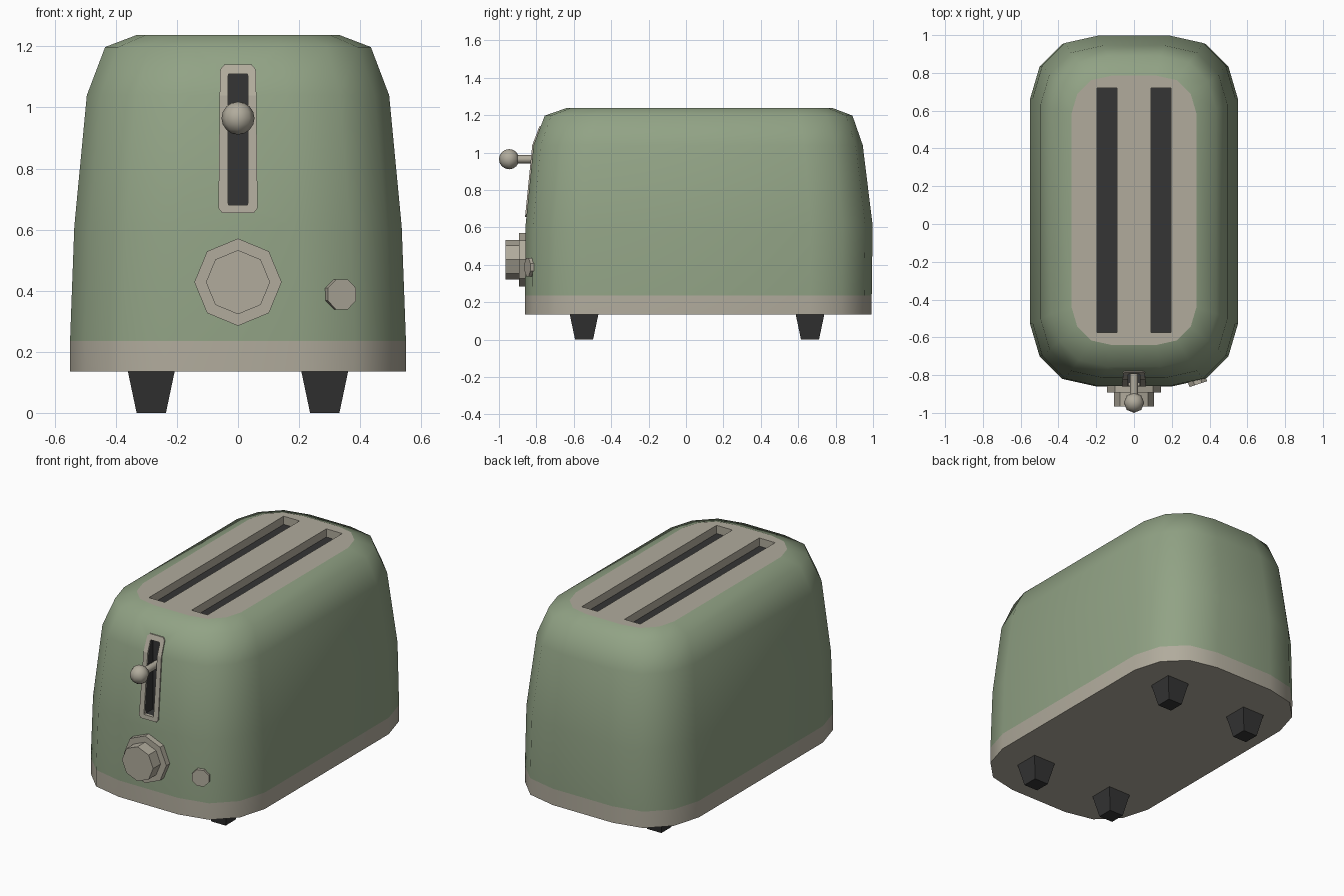
import bpy, bmesh, math
from mathutils import Matrix, Vector

if "Cube" in bpy.data.objects:
    bpy.data.objects.remove(bpy.data.objects["Cube"])


def material(name, rgb):
    m = bpy.data.materials.new(name)
    m.diffuse_color = (*rgb, 1)
    m.use_nodes = True
    m.node_tree.nodes["Principled BSDF"].inputs["Base Color"].default_value = m.diffuse_color
    return m


GREEN = material("sage green", (0.285, 0.365, 0.235))
CREAM = material("warm cream", (0.44, 0.41, 0.335))
DARK = material("charcoal", (0.035, 0.035, 0.035))


def make(name, bm, *mats):
    bmesh.ops.recalc_face_normals(bm, faces=bm.faces)
    me = bpy.data.meshes.new(name)
    bm.to_mesh(me)
    bm.free()
    for m in mats:
        me.materials.append(m)
    ob = bpy.data.objects.new(name, me)
    bpy.context.collection.objects.link(ob)
    return ob


def activate(ob):
    bpy.ops.object.select_all(action='DESELECT')
    ob.select_set(True)
    bpy.context.view_layer.objects.active = ob


def smooth(ob, deg):
    activate(ob)
    bpy.ops.object.shade_smooth_by_angle(angle=math.radians(deg))


# Body rings: height, half width, front y, back y, corner scale
RINGS = [(0.135, 0.55, -0.86, 0.992, 1.0), (0.235, 0.55, -0.86, 0.993, 1.0),
         (0.61, 0.536, -0.858, 0.998, 1.0), (1.04, 0.495, -0.815, 0.945, 0.95),
         (1.198, 0.435, -0.755, 0.89, 0.85), (1.238, 0.33, -0.64, 0.785, 0.6)]
CORNER = [(0.0, 0.33), (0.05, 0.16), (0.17, 0.04), (0.35, 0.0)]


def ring_points(z, hx, yf, yb, k):
    q = [(hx - a * k, b * k) for a, b in CORNER]
    return ([(x, yb - d, z) for x, d in q] + [(-x, yb - d, z) for x, d in q[::-1]]
            + [(-x, yf + d, z) for x, d in q] + [(x, yf + d, z) for x, d in q[::-1]])


def front_y(z):
    for a, b in zip(RINGS, RINGS[1:]):
        if a[0] <= z <= b[0]:
            return a[2] + (b[2] - a[2]) * (z - a[0]) / (b[0] - a[0])


# Body shell
bm = bmesh.new()
loops = [[bm.verts.new(p) for p in ring_points(*r)] for r in RINGS]
for a, b in zip(loops, loops[1:]):
    for i in range(len(a)):
        j = (i + 1) % len(a)
        bm.faces.new((a[i], a[j], b[j], b[i]))
bm.faces.new(loops[0])
bm.faces.new(loops[-1])
body = make("body", bm, GREEN, CREAM, DARK)


def box(bm, x0, x1, y0, y1, z0, z1):
    mat = (Matrix.Translation(((x0 + x1) / 2, (y0 + y1) / 2, (z0 + z1) / 2))
           @ Matrix.Diagonal((x1 - x0, y1 - y0, z1 - z0, 1)))
    bmesh.ops.create_cube(bm, size=1, matrix=mat)


# Cut bread slots and lever slot
bm = bmesh.new()
for s in (-1, 1):
    xs = sorted((s * 0.09, s * 0.197))
    box(bm, *xs, -0.575, 0.72, 1.188, 1.3)
box(bm, -0.032, 0.032, -0.95, -0.772, 0.68, 1.11)
cutter = make("slot_cutter", bm)
mod = body.modifiers.new("slots", 'BOOLEAN')
mod.operation = 'DIFFERENCE'
mod.solver = 'EXACT'
mod.object = cutter
activate(body)
bpy.ops.object.modifier_apply(modifier=mod.name)
bpy.data.objects.remove(cutter, do_unlink=True)

# Body colours: cream band, base and top plate; dark slot floors
smooth(body, 55)
for p in body.data.polygons:
    c, n = p.center, p.normal
    vs = [body.data.vertices[i].co for i in p.vertices]
    p.material_index = 0
    if all(v.z < 0.24 for v in vs):
        p.material_index = 1
    elif all(abs(v.x) < 0.034 and v.y < -0.7 for v in vs):
        p.material_index = 2
    elif n.z > 0.98:
        p.material_index = 1 if c.z > 1.22 else 2
        p.use_smooth = False
    elif all(abs(v.x) < 0.2 and v.z > 1.18 and -0.58 < v.y < 0.73 for v in vs):
        p.material_index = 1

# Lever slot frame, following the front surface
outer = [(0, 1.14), (0.045, 1.14), (0.058, 1.125), (0.06, 1.04), (0.064, 0.67), (0.052, 0.655), (0, 0.655)]
inner = [(0, 1.11), (0.03, 1.11), (0.032, 1.105), (0.032, 1.04), (0.032, 0.685), (0.03, 0.68), (0, 0.68)]
bm = bmesh.new()
rows = []
for prof, off in ((outer, 0.01), (outer, -0.007), (inner, -0.007), (inner, 0.01)):
    pts = prof + [(-x, z) for x, z in prof[-2:0:-1]]
    rows.append([bm.verts.new((x, front_y(z) + off, z)) for x, z in pts])
for a, b in zip(rows, rows[1:]):
    for i in range(len(a)):
        j = (i + 1) % len(a)
        bm.faces.new((a[i], a[j], b[j], b[i]))
make("lever_frame", bm, CREAM)


def cylinder(name, sides, r, start, direction, length, mat, turn=0.0):
    d = Vector(direction).normalized()
    m = (Matrix.Translation(Vector(start) + d * length / 2)
         @ d.to_track_quat('Z', 'Y').to_matrix().to_4x4() @ Matrix.Rotation(turn, 4, 'Z'))
    bm = bmesh.new()
    bmesh.ops.create_cone(bm, cap_ends=True, segments=sides, radius1=r, radius2=r, depth=length, matrix=m)
    return make(name, bm, mat)


# Lever rod and ball
smooth(cylinder("lever_rod", 8, 0.022, (0, -0.775, 0.965), (0, -1, 0), 0.16, CREAM), 50)
bm = bmesh.new()
bmesh.ops.create_uvsphere(bm, u_segments=8, v_segments=8, radius=0.054,
                          matrix=Matrix.Translation((0, -0.946, 0.965)))
smooth(make("lever_ball", bm, CREAM), 60)

# Browning dial and push button
cylinder("dial_base", 8, 0.143, (0, -0.84, 0.428), (0, -1, 0), 0.053, CREAM)
cylinder("dial_knob", 8, 0.105, (0, -0.89, 0.428), (0, -1, 0), 0.075, CREAM)
cylinder("button", 8, 0.053, (0.326, -0.805, 0.388), (0.32, -0.95, 0), 0.045, CREAM, math.pi / 8)

# Tapered feet
for x, sx in ((-0.284, "left"), (0.284, "right")):
    for y, sy in ((-0.545, "front"), (0.663, "back")):
        bm = bmesh.new()
        m = Matrix.Translation((x, y, 0.069)) @ Matrix.Rotation(math.pi / 4, 4, 'Z')
        bmesh.ops.create_cone(bm, cap_ends=True, segments=4, radius1=0.048 * math.sqrt(2),
                              radius2=0.077 * math.sqrt(2), depth=0.138, matrix=m)
        make(f"{sy}_{sx}_foot", bm, DARK)
